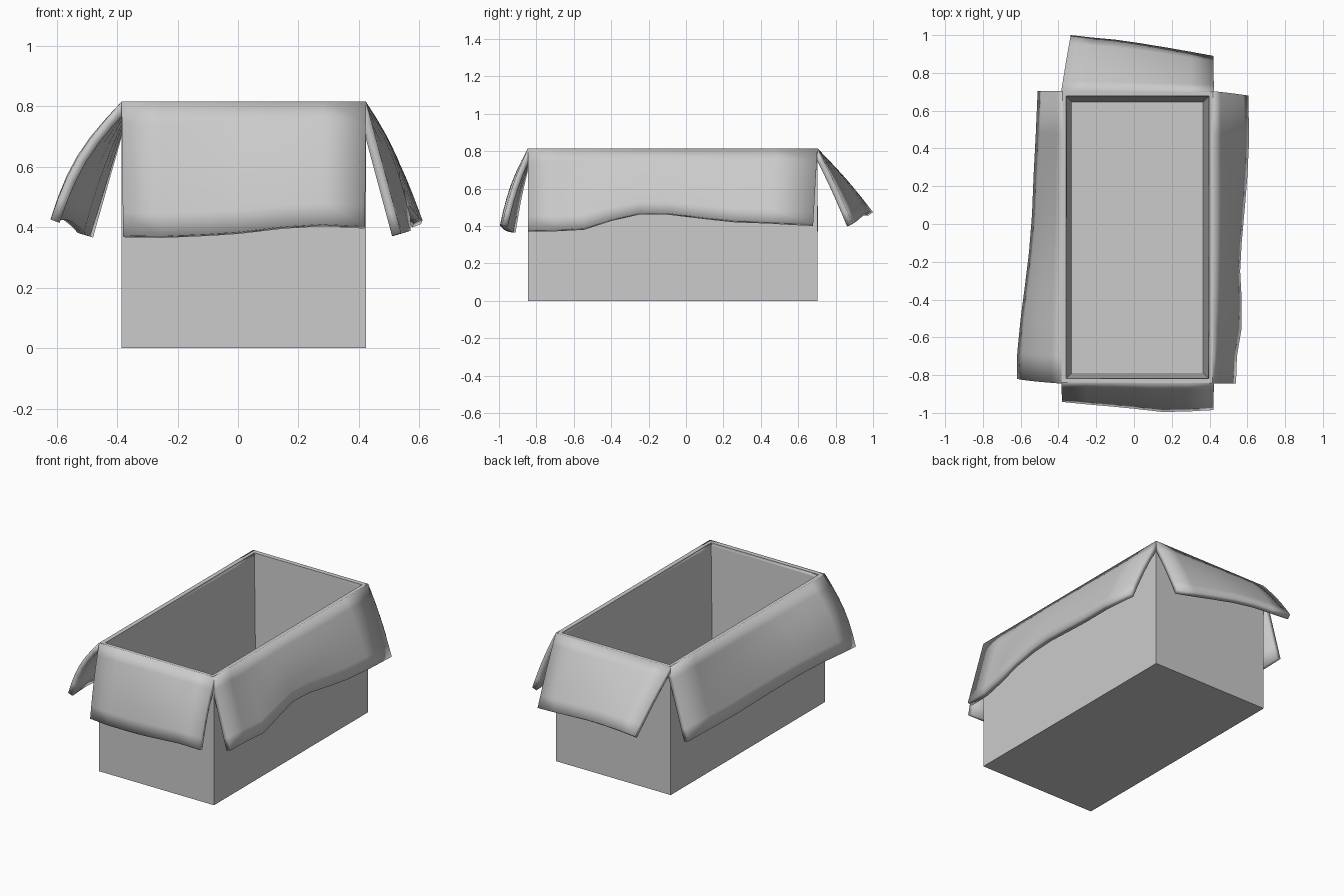
import bpy, bmesh, math
from mathutils import Vector

if "Cube" in bpy.data.objects:
    bpy.data.objects.remove(bpy.data.objects["Cube"])

X0, X1, Y0, Y1, H = -0.385, 0.423, -0.845, 0.703, 0.813
THICK = 0.032


def finish(name, bm):
    mesh = bpy.data.meshes.new(name)
    bm.to_mesh(mesh)
    bm.free()
    ob = bpy.data.objects.new(name, mesh)
    bpy.context.collection.objects.link(ob)
    bpy.ops.object.select_all(action='DESELECT')
    ob.select_set(True)
    bpy.context.view_layer.objects.active = ob
    bpy.ops.object.shade_smooth_by_angle(angle=math.radians(30))
    return ob


# Open box body: outer shell, flat rim, and inner walls leaning in to the floor
bm = bmesh.new()
rings = []
for inset, z in ((0, 0), (0, H), (0.026, H), (0.057, 0.057)):
    a, b, c, d = X0 + inset, X1 - inset, Y0 + inset, Y1 - inset
    rings.append([bm.verts.new(p) for p in ((a, c, z), (b, c, z), (b, d, z), (a, d, z))])
for lo, hi in zip(rings, rings[1:]):
    for i in range(4):
        j = (i + 1) % 4
        bm.faces.new((lo[i], lo[j], hi[j], hi[i]))
bm.faces.new(rings[0][::-1])
bm.faces.new(rings[-1])
bmesh.ops.recalc_face_normals(bm, faces=bm.faces)
finish("box_body", bm)


def flap(name, start, end, out, edge, rows=6):
    """Bent sheet from a straight hinge to a wavy free edge; edge = (x, y, z, bulge)."""
    out = Vector(out)
    h0, h1 = Vector((*start, H + 0.002)), Vector((*end, H + 0.002))
    e0, e1 = Vector(edge[0][:2]), Vector(edge[-1][:2])
    span = e1 - e0
    bm = bmesh.new()
    cols = []
    for x, y, z, bulge in edge:
        t = (Vector((x, y)) - e0).dot(span) / span.length_squared
        hinge, tip = h0.lerp(h1, t), Vector((x, y, z))
        push = (out + Vector((0, 0, 0.4))) * bulge
        cols.append([bm.verts.new(hinge.lerp(tip, r / rows) + push * math.sin(math.pi * r / rows))
                     for r in range(rows + 1)])
    for a, b in zip(cols, cols[1:]):
        for r in range(rows):
            bm.faces.new((a[r], b[r], b[r + 1], a[r + 1]))
    bm.normal_update()
    if sum(f.normal.dot(out) for f in bm.faces) < 0:
        bmesh.ops.reverse_faces(bm, faces=bm.faces)
    ob = finish(name, bm)
    mod = ob.modifiers.new("thickness", 'SOLIDIFY')
    mod.thickness = THICK
    mod.offset = -1


# Four drooping flaps
flap("left_flap", (X0, Y1), (X0, Y0), (-1, 0, 0), [
    (-0.51, 0.705, 0.375, 0), (-0.52, 0.48, 0.378, 0), (-0.532, 0.25, 0.382, 0.005),
    (-0.54, 0.05, 0.393, 0.01), (-0.556, -0.15, 0.408, 0.018), (-0.578, -0.33, 0.425, 0.025),
    (-0.6, -0.5, 0.435, 0.03), (-0.618, -0.68, 0.433, 0.03), (-0.62, -0.82, 0.425, 0.028)])

flap("right_flap", (X1, Y0), (X1, Y1), (1, 0, 0), [
    (0.54, -0.845, 0.38, 0), (0.545, -0.7, 0.38, 0), (0.57, -0.55, 0.388, 0.005),
    (0.57, -0.4, 0.435, 0.015), (0.562, -0.25, 0.468, 0.02), (0.57, -0.1, 0.468, 0.02),
    (0.588, 0.1, 0.445, 0.018), (0.6, 0.25, 0.43, 0.015), (0.61, 0.45, 0.423, 0.012),
    (0.605, 0.68, 0.41, 0.008)])

flap("front_flap", (X0, Y0), (X1, Y0), (0, -1, 0), [
    (-0.38, -0.942, 0.372, 0.008), (-0.25, -0.955, 0.37, 0.01), (-0.1, -0.968, 0.377, 0.012),
    (0.0, -0.978, 0.384, 0.015), (0.15, -0.995, 0.402, 0.018), (0.28, -0.993, 0.41, 0.016),
    (0.42, -0.985, 0.403, 0.012)])

flap("back_flap", (X1, Y1), (X0, Y1), (0, 1, 0), [
    (0.42, 0.89, 0.41, 0.005), (0.3, 0.912, 0.425, 0.006), (0.18, 0.933, 0.443, 0.008),
    (0.04, 0.956, 0.463, 0.01), (-0.1, 0.976, 0.474, 0.01), (-0.22, 0.987, 0.475, 0.01),
    (-0.335, 1.0, 0.474, 0.008)])
